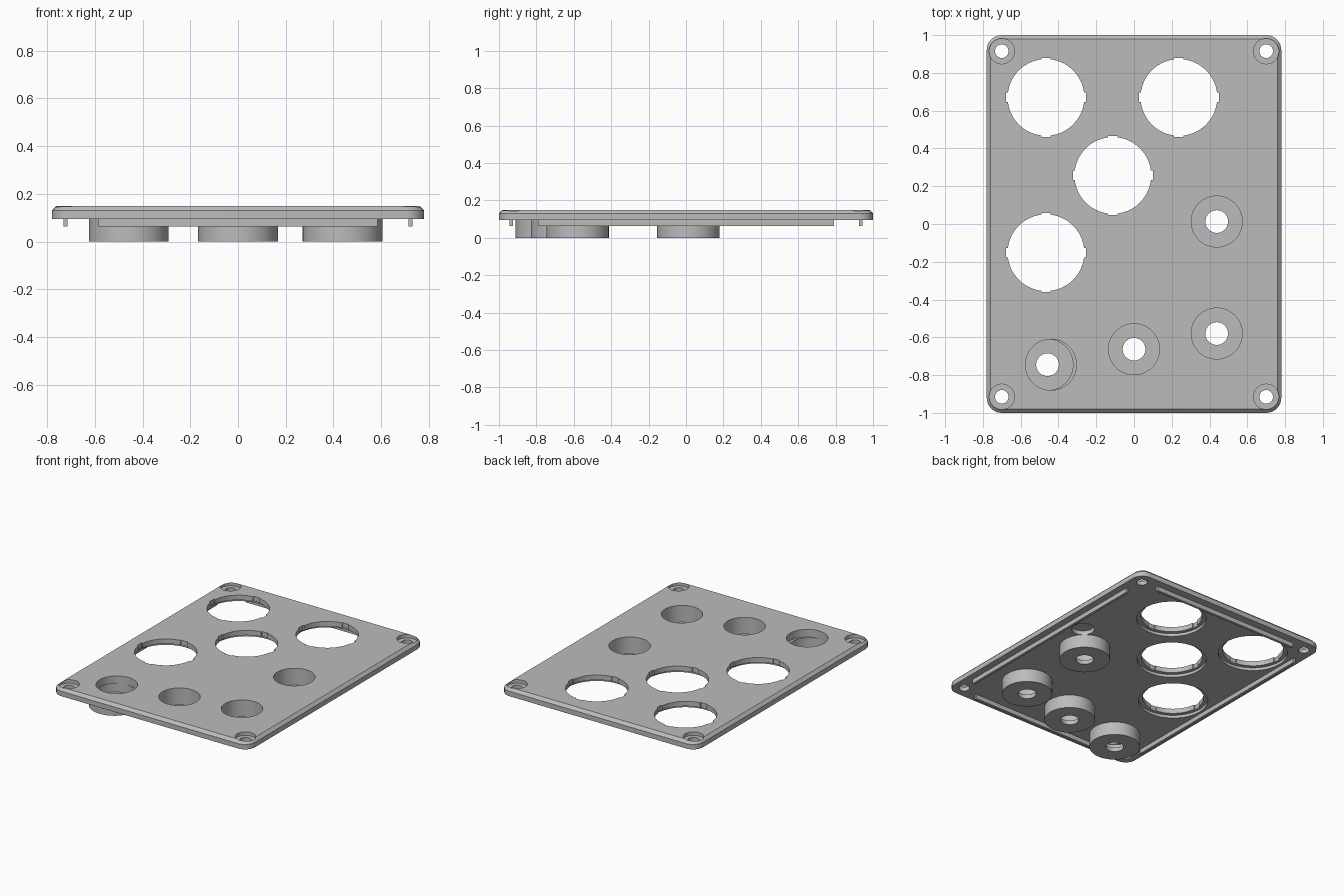
import bpy, bmesh
from math import cos, sin, pi, radians

cube = bpy.data.objects.get("Cube")
if cube:
    bpy.data.objects.remove(cube, do_unlink=True)

grey = bpy.data.materials.new("plain grey")
grey.use_nodes = True
COLOUR = (0.5, 0.5, 0.5, 1)
grey.diffuse_color = COLOUR
grey.node_tree.nodes["Principled BSDF"].inputs["Base Color"].default_value = COLOUR

HALF_X, HALF_Y, BOTTOM, TOP = 0.78, 1.0, 0.095, 0.15


def finish(name, bm):
    bmesh.ops.recalc_face_normals(bm, faces=bm.faces)
    mesh = bpy.data.meshes.new(name)
    bm.to_mesh(mesh)
    bm.free()
    mesh.materials.append(grey)
    ob = bpy.data.objects.new(name, mesh)
    bpy.context.collection.objects.link(ob)
    return ob


def select(ob):
    bpy.ops.object.select_all(action='DESELECT')
    ob.select_set(True)
    bpy.context.view_layer.objects.active = ob


def smooth(ob):
    select(ob)
    bpy.ops.object.shade_smooth_by_angle(angle=radians(20))


def stack(name, rings, closed=False):
    """Bridge equal-length rings of points, capping the ends or closing the loop."""
    bm = bmesh.new()
    loops = [[bm.verts.new(p) for p in ring] for ring in rings]
    n = len(loops[0])
    pairs = list(zip(loops, loops[1:])) + ([(loops[-1], loops[0])] if closed else [])
    for a, b in pairs:
        for i in range(n):
            j = (i + 1) % n
            bm.faces.new((a[i], a[j], b[j], b[i]))
    if not closed:
        bm.faces.new(loops[0])
        bm.faces.new(loops[-1])
    return finish(name, bm)


def circle(x, y, r, z, n=64):
    return [(x + r * cos(2 * pi * i / n), y + r * sin(2 * pi * i / n), z) for i in range(n)]


def rounded_rect(inset, z, radius=0.08, steps=8):
    pts = []
    r = radius - inset
    for k, (sx, sy) in enumerate(((1, 1), (-1, 1), (-1, -1), (1, -1))):
        for i in range(steps + 1):
            a = (k + i / steps) * pi / 2
            pts.append((sx * (HALF_X - radius) + r * cos(a),
                        sy * (HALF_Y - radius) + r * sin(a), z))
    return pts


def box(name, x, y, z0, z1, sx, sy):
    corners = ((-1, -1), (1, -1), (1, 1), (-1, 1))
    return stack(name, [[(x + a * sx / 2, y + b * sy / 2, z) for a, b in corners]
                        for z in (z0, z1)])


def cut(target, cutter):
    cutter.hide_render = True
    select(target)
    mod = target.modifiers.new("cut", 'BOOLEAN')
    mod.operation, mod.solver, mod.object = 'DIFFERENCE', 'EXACT', cutter
    bpy.ops.object.modifier_apply(modifier=mod.name)
    bpy.data.objects.remove(cutter, do_unlink=True)


def drill(x, y, r, z0=0.0, z1=0.3):
    cut(plate, stack("drill_cutter", [circle(x, y, r, z0), circle(x, y, r, z1)]))


# Panel with a chamfered upper edge
plate = stack("panel", [rounded_rect(0, BOTTOM), rounded_rect(0, 0.13), rounded_rect(0.02, TOP)])

# Large openings with four key notches and a shallow recess underneath
for x, y in ((-0.466, 0.67), (0.238, 0.67), (-0.112, 0.257), (-0.466, -0.152)):
    drill(x, y, 0.203)
    cut(plate, box("notch_cutter", x, y, 0, 0.3, 0.424, 0.05))
    cut(plate, box("notch_cutter", x, y, 0, 0.3, 0.05, 0.418))
    drill(x, y, 0.23, 0, BOTTOM + 0.02)

# Corner screw holes with counterbores
for sx in (-1, 1):
    for sy in (-1, 1):
        drill(sx * 0.7, sy * 0.915, 0.036)
        drill(sx * 0.7, sy * 0.915, 0.067, 0.125)

# Small blind recess underneath
drill(0.6, 0.19, 0.075, 0, BOTTOM + 0.03)

# Cups below the panel, each under a bore; one bore is slightly off centre
for i, (x, y, shift) in enumerate(((0.438, 0.013, 0), (0.438, -0.58, 0),
                                   (0, -0.663, 0), (-0.458, -0.745, 0.018))):
    drill(x + shift, y, 0.135)
    profile = ((0.06, 0.03), (0.06, 0), (0.167, 0), (0.167, BOTTOM),
               (0.135, BOTTOM), (0.135, 0.03))
    smooth(stack(f"cup_{i + 1}", [circle(x, y, r, z) for r, z in profile], closed=True))

smooth(plate)

# Locating rails on the underside
for s, side, end in ((-1, "right", "front"), (1, "left", "back")):
    box(f"{side}_rail", s * 0.723, 0, 0.063, BOTTOM, 0.018, 1.58)
    box(f"{end}_rail", 0, s * 0.935, 0.063, BOTTOM, 1.17, 0.018)
